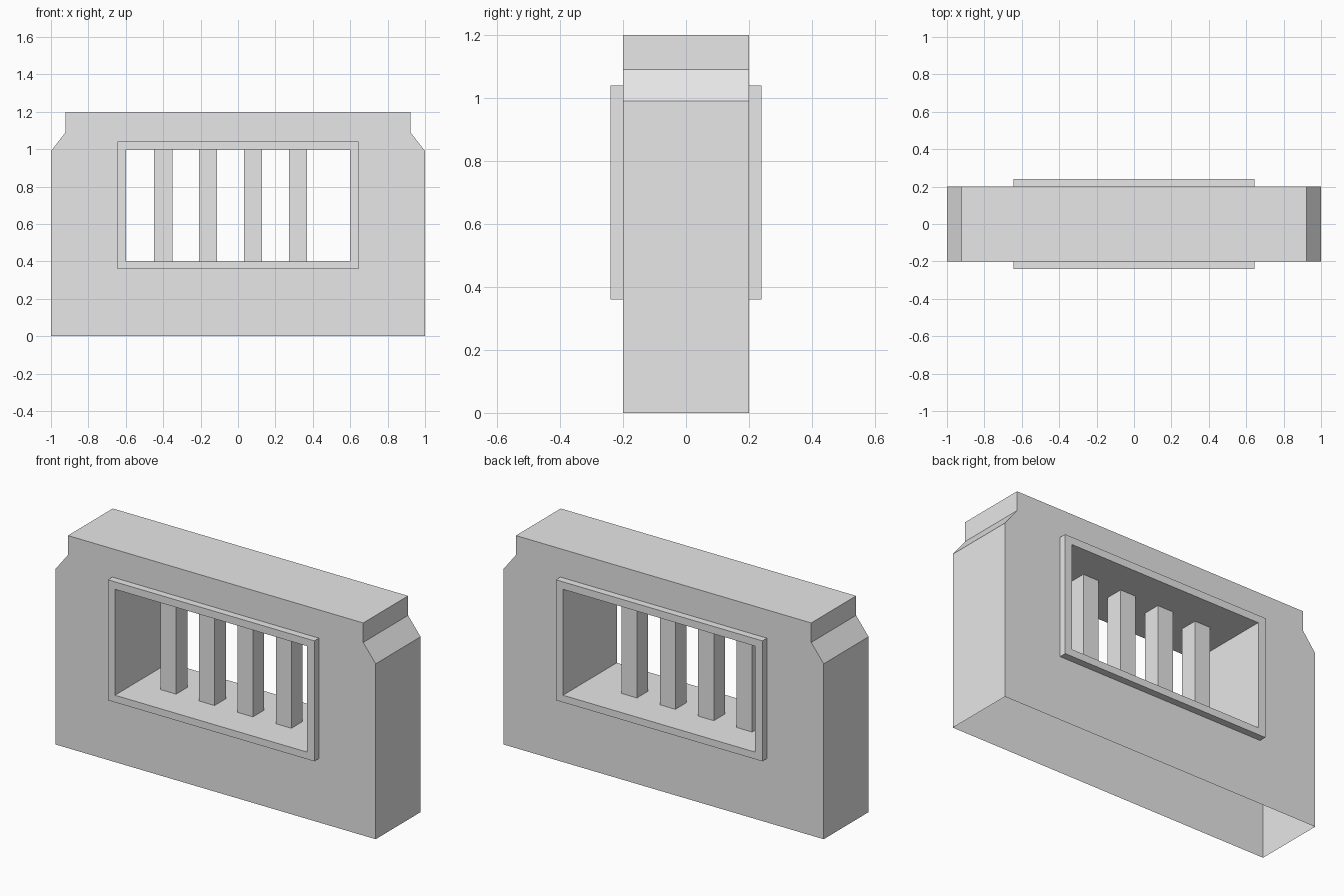
import bpy, bmesh

cube = bpy.data.objects.get("Cube")
if cube:
    bpy.data.objects.remove(cube, do_unlink=True)

# Single plain colour
stone = bpy.data.materials.new("light_grey")
stone.use_nodes = True
grey = (0.8, 0.8, 0.8, 1)
stone.diffuse_color = grey
stone.node_tree.nodes["Principled BSDF"].inputs["Base Color"].default_value = grey

HALF_DEPTH = 0.2     # wall faces
FRAME_DEPTH = 0.24   # raised frame faces


def finish(name, bm):
    bmesh.ops.recalc_face_normals(bm, faces=bm.faces)
    mesh = bpy.data.meshes.new(name)
    bm.to_mesh(mesh)
    bm.free()
    mesh.materials.append(stone)
    obj = bpy.data.objects.new(name, mesh)
    bpy.context.collection.objects.link(obj)
    return obj


def add_loop(bm, outline, y):
    return [bm.verts.new((x, y, z)) for x, z in outline]


def bridge(bm, a, b, skip=()):
    for i in range(len(a)):
        if i not in skip:
            j = (i + 1) % len(a)
            bm.faces.new((a[i], a[j], b[j], b[i]))


def rect(half_width, bottom, top):
    return [(-half_width, bottom), (half_width, bottom),
            (half_width, top), (-half_width, top)]


profile = [(-1, 0), (1, 0), (1, 0.99), (0.922, 1.09), (0.922, 1.2),
           (-0.922, 1.2), (-0.922, 1.09), (-1, 0.99)]
frame_outer = rect(0.645, 0.36, 1.04)
opening = rect(0.6, 0.4, 0.998)

# Wall: hollow shell with an open underside and a window hole on both faces
bm = bmesh.new()
rims = []
for y in (-HALF_DEPTH, HALF_DEPTH):
    rim = add_loop(bm, profile, y)
    edges = []
    for loop in (rim, add_loop(bm, frame_outer, y)):
        edges += [bm.edges.new((loop[i - 1], loop[i])) for i in range(len(loop))]
    bmesh.ops.triangle_fill(bm, edges=edges, use_beauty=True)
    rims.append(rim)
bridge(bm, rims[0], rims[1], skip=(0,))
finish("wall", bm)

# Window frame: raised on both faces, with the lining running through
bm = bmesh.new()
sections = [(frame_outer, -HALF_DEPTH), (frame_outer, -FRAME_DEPTH),
            (opening, -FRAME_DEPTH), (opening, FRAME_DEPTH),
            (frame_outer, FRAME_DEPTH), (frame_outer, HALF_DEPTH)]
loops = [add_loop(bm, outline, y) for outline, y in sections]
for a, b in zip(loops, loops[1:]):
    bridge(bm, a, b)
finish("window_frame", bm)

# Upright window bars
for i in range(4):
    bm = bmesh.new()
    bmesh.ops.create_cube(bm, size=1)
    bmesh.ops.scale(bm, vec=(0.097, 0.1, 0.598), verts=bm.verts)
    bar = finish(f"window_bar_{i + 1}", bm)
    bar.location = (-0.4 + 0.24 * i, 0, 0.699)
